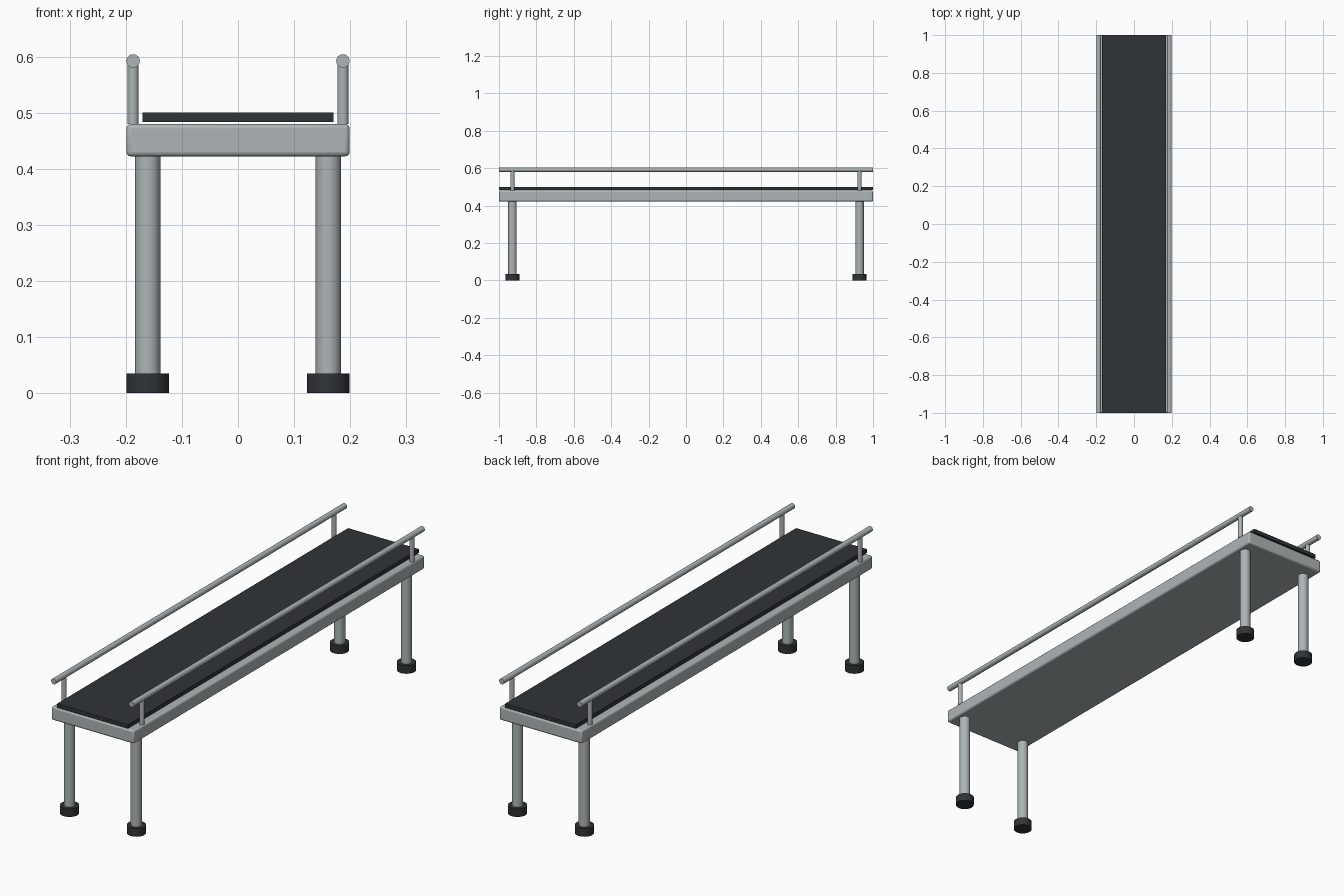
import bpy
from math import radians, pi

if "Cube" in bpy.data.objects:
    bpy.data.objects.remove(bpy.data.objects["Cube"])


def material(name, color):
    m = bpy.data.materials.new(name)
    m.diffuse_color = color
    m.use_nodes = True
    m.node_tree.nodes["Principled BSDF"].inputs["Base Color"].default_value = m.diffuse_color
    return m


metal = material("metal", (0.42, 0.46, 0.47, 1))
rubber = material("rubber", (0.03, 0.034, 0.038, 1))


def box(name, size, center, mat, bevel=0.0, segments=3):
    bpy.ops.mesh.primitive_cube_add(size=1, location=center)
    ob = bpy.context.object
    ob.name = name
    ob.scale = size
    bpy.ops.object.transform_apply(location=False, rotation=False, scale=True)
    ob.data.materials.append(mat)
    if bevel:
        mod = ob.modifiers.new("bevel", 'BEVEL')
        mod.width, mod.segments = bevel, segments
        bpy.ops.object.shade_smooth_by_angle(angle=radians(40))
    return ob


def rod(name, radius, length, center, mat, rotation=(0, 0, 0)):
    bpy.ops.mesh.primitive_cylinder_add(vertices=32, radius=radius, depth=length,
                                        location=center, rotation=rotation)
    ob = bpy.context.object
    ob.name = name
    ob.data.materials.append(mat)
    bpy.ops.object.shade_smooth_by_angle(angle=radians(40))
    return ob


# Bed of the conveyor: rounded frame with the belt slab just above it
box("frame", (0.398, 2.0, 0.058), (0, 0, 0.451), metal, 0.008)
box("belt", (0.341, 2.0, 0.017), (0, 0, 0.4915), rubber)

for sx, side in ((-1, "left"), (1, "right")):
    # Guard rail along each side
    rod(f"{side}_rail", 0.012, 2.0, (sx * 0.187, 0, 0.592), metal, (pi / 2, 0, 0))
    for sy, end in ((-1, "front"), (1, "back")):
        # Rail post, leg and rubber foot at each corner
        rod(f"{end}_{side}_post", 0.01, 0.112, (sx * 0.187, sy * 0.928, 0.536), metal)
        rod(f"{end}_{side}_leg", 0.0225, 0.40, (sx * 0.161, sy * 0.928, 0.225), metal)
        rod(f"{end}_{side}_foot", 0.038, 0.035, (sx * 0.161, sy * 0.928, 0.0175), rubber)
